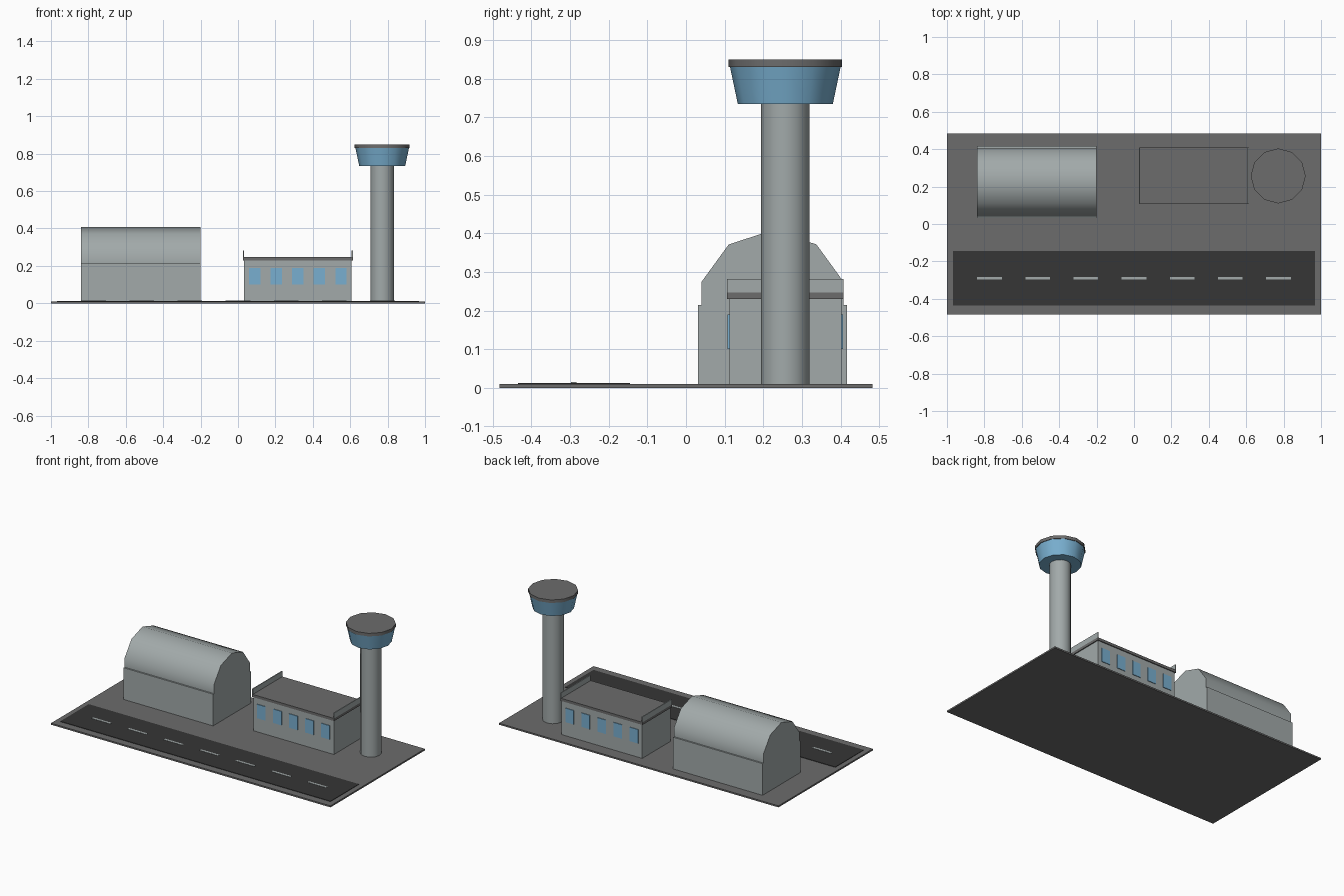
import bpy
import math

cube = bpy.data.objects.get("Cube")
if cube:
    bpy.data.objects.remove(cube, do_unlink=True)


def material(name, rgb):
    m = bpy.data.materials.new(name)
    m.use_nodes = True
    m.diffuse_color = (*rgb, 1)
    m.node_tree.nodes["Principled BSDF"].inputs["Base Color"].default_value = (*rgb, 1)
    return m


TARMAC = material("tarmac grey", (0.15, 0.15, 0.15))
ASPHALT = material("runway asphalt", (0.037, 0.037, 0.037))
WALL = material("pale wall grey", (0.36, 0.40, 0.40))
GLASS = material("blue glass", (0.19, 0.43, 0.63))


def box(name, x, y, z, mat):
    """Box from (min, max) ranges along each axis."""
    ranges = (x, y, z)
    bpy.ops.mesh.primitive_cube_add(size=1, location=[sum(r) / 2 for r in ranges])
    ob = bpy.context.object
    ob.name = name
    ob.scale = [r[1] - r[0] for r in ranges]
    bpy.ops.object.transform_apply(location=False, rotation=False)
    ob.data.materials.append(mat)
    return ob


def drum(name, sides, r_low, r_top, depth, centre, mat, rotation=(0, 0, 0)):
    """Smooth-sided cylinder or frustum with crisp rims."""
    bpy.ops.mesh.primitive_cone_add(vertices=sides, radius1=r_low, radius2=r_top,
                                    depth=depth, location=centre, rotation=rotation)
    ob = bpy.context.object
    ob.name = name
    ob.data.materials.append(mat)
    bpy.ops.object.shade_smooth_by_angle(angle=math.radians(40))
    return ob


# Ground and runway
GROUND = 0.01
box("ground_slab", (-1, 1), (-0.483, 0.483), (0, GROUND), TARMAC)
box("runway", (-0.967, 0.967), (-0.435, -0.145), (GROUND, 0.013), ASPHALT)
for i in range(7):
    cx = (i - 3) * 0.2575
    box(f"runway_dash_{i + 1}", (cx - 0.066, cx + 0.066), (-0.298, -0.283),
        (0.013, 0.0145), WALL)

# Hangar: box walls with a ten-sided barrel roof whose ridge points up
box("hangar_walls", (-0.84, -0.20), (0.031, 0.417), (GROUND, 0.215), WALL)
drum("hangar_barrel_roof", 10, 0.193, 0.193, 0.64, (-0.52, 0.224, 0.215), WALL,
     rotation=(math.pi / 2, 0, math.pi / 2))

# Terminal
box("terminal_walls", (0.032, 0.608), (0.112, 0.402), (GROUND, 0.23), WALL)
box("terminal_roof", (0.026, 0.614), (0.106, 0.408), (0.23, 0.247), TARMAC)
for side, x in (("right", 0.026), ("left", 0.608)):
    box(f"terminal_parapet_{side}", (x, x + 0.006), (0.106, 0.408), (0.247, 0.282), WALL)
for side, y in (("front", 0.108), ("back", 0.402)):
    for i in range(5):
        cx = 0.32 + (i - 2) * 0.115
        box(f"terminal_window_{side}_{i + 1}", (cx - 0.03, cx + 0.03), (y, y + 0.004),
            (0.1, 0.19), GLASS)

# Control tower: column, flared glass cab and flat roof
TX, TY = 0.771, 0.257
drum("tower_column", 12, 0.063, 0.063, 0.725, (TX, TY, 0.3725), WALL)
drum("tower_cab", 12, 0.123, 0.143, 0.095, (TX, TY, 0.7825), GLASS)
drum("tower_roof", 12, 0.147, 0.147, 0.02, (TX, TY, 0.84), TARMAC)
